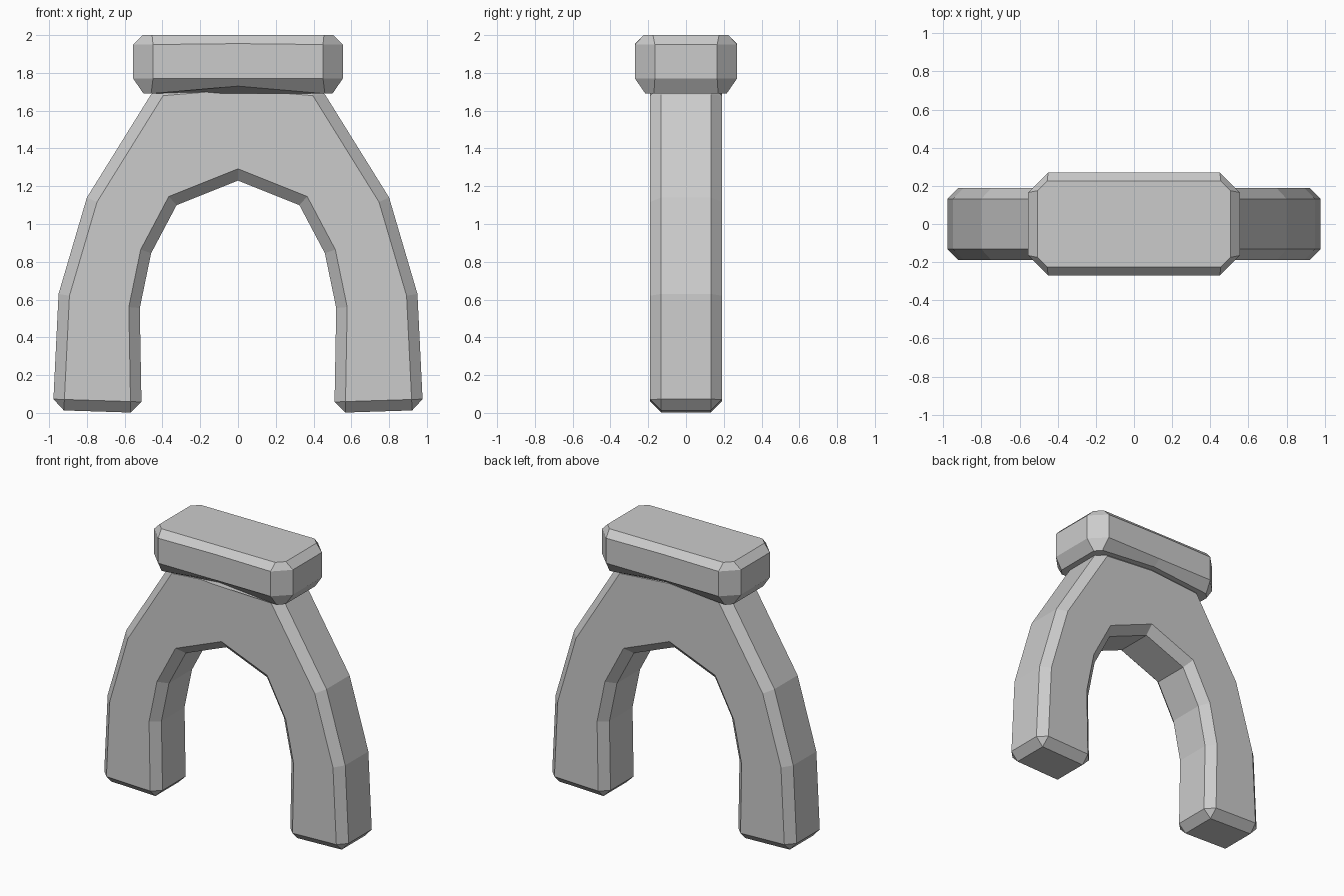
import bpy, bmesh, math

if "Cube" in bpy.data.objects:
    bpy.data.objects.remove(bpy.data.objects["Cube"])


def make_object(name, bm):
    bmesh.ops.recalc_face_normals(bm, faces=bm.faces[:])
    mesh = bpy.data.meshes.new(name)
    bm.to_mesh(mesh)
    bm.free()
    obj = bpy.data.objects.new(name, mesh)
    bpy.context.collection.objects.link(obj)
    return obj


def loft(name, rings):
    """Skin equal-length rings of points and close both ends."""
    bm = bmesh.new()
    loops = [[bm.verts.new(p) for p in ring] for ring in rings]
    n = len(loops[0])
    for a, b in zip(loops, loops[1:]):
        for i in range(n):
            j = (i + 1) % n
            bm.faces.new((a[i], a[j], b[j], b[i]))
    bm.faces.new(loops[0])
    bm.faces.new(loops[-1])
    return make_object(name, bm)


# Arch: half outline from the top centre down the outside and up the inside
half = [(0.43, 1.735), (0.80, 1.14), (0.95, 0.63), (0.98, 0.015),
        (0.51, 0.0), (0.52, 0.555), (0.46, 0.845), (0.325, 1.10)]
outline = [(0, 1.77)] + half + [(0, 1.23)] + [(-x, z) for x, z in reversed(half)]
arch = loft("arch", [[(x, y, z) for x, z in outline] for y in (-0.19, 0.19)])
bevel = arch.modifiers.new("chamfer", 'BEVEL')
bevel.width = 0.058
bevel.segments = 1
bevel.limit_method = 'ANGLE'
bevel.angle_limit = math.radians(52)


# Cap block: stacked octagons with a midpoint on the long sides
def cap_ring(x_end, y_end, x_side, y_side, z, z_mid):
    quarter = [(x_side, -y_side, z), (x_end, -y_end, z),
               (x_end, y_end, z), (x_side, y_side, z)]
    return ([(0, -y_side, z_mid)] + quarter + [(0, y_side, z_mid)]
            + [(-x, -y, h) for x, y, h in quarter])


loft("cap_block", [
    cap_ring(0.50, 0.17, 0.46, 0.215, 1.69, 1.73),
    cap_ring(0.555, 0.165, 0.45, 0.27, 1.77, 1.77),
    cap_ring(0.555, 0.165, 0.45, 0.27, 1.95, 1.955),
    cap_ring(0.505, 0.175, 0.455, 0.225, 2.0, 2.0),
])
